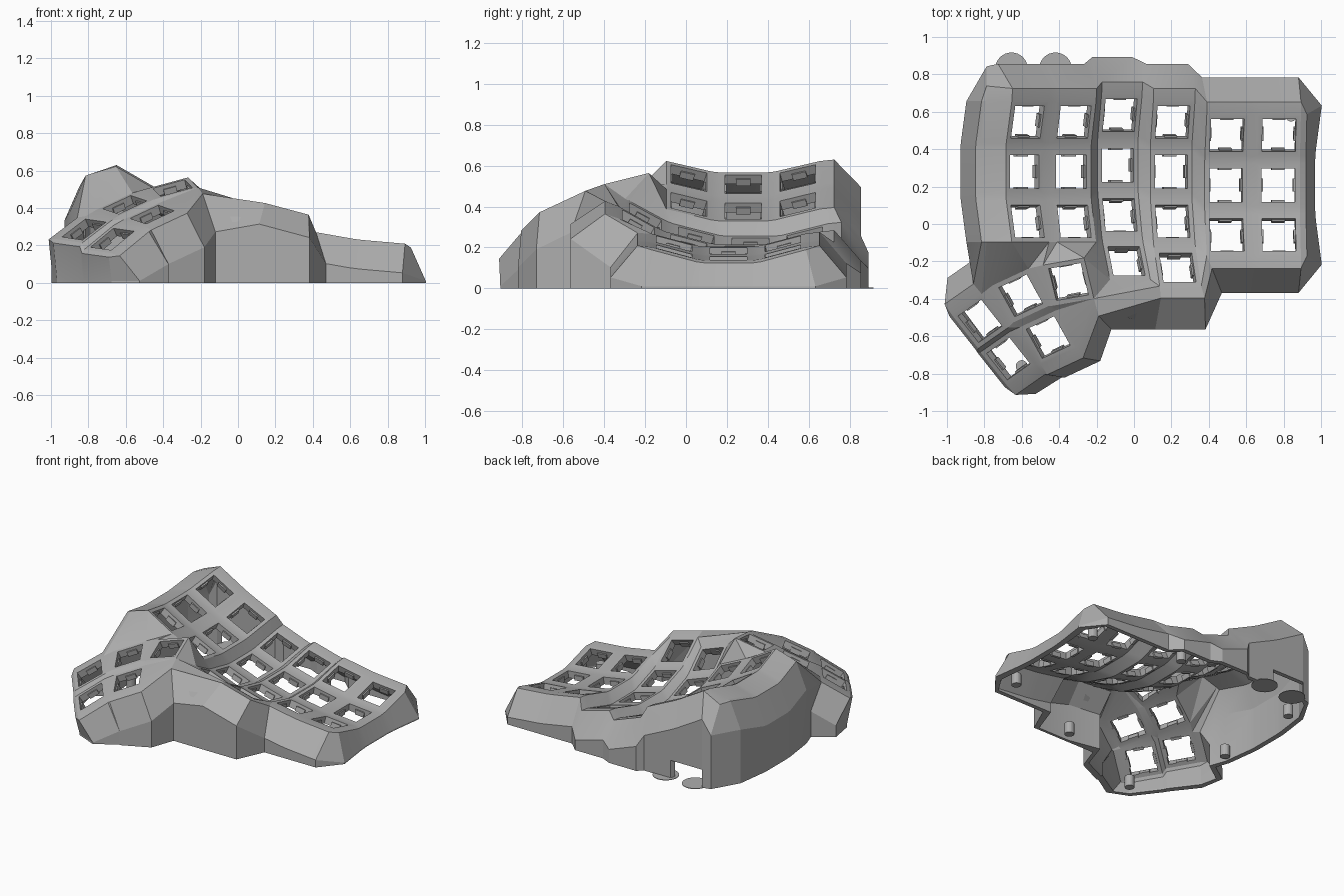
import bpy, bmesh
from math import radians
from mathutils import Matrix, Vector

cube = bpy.data.objects.get("Cube")
if cube:
    bpy.data.objects.remove(cube)

mat = bpy.data.materials.new("plain_grey")
mat.use_nodes = True
GREY = (0.42, 0.42, 0.42, 1)
mat.diffuse_color = GREY
mat.node_tree.nodes["Principled BSDF"].inputs["Base Color"].default_value = GREY

HALF, HOLE, THICK = 0.115, 0.09, 0.05
ROW_R, COL_R = 1.075, 3.3
CORNERS = {"tl": (-1, 1), "tr": (1, 1), "br": (1, -1), "bl": (-1, -1)}


def rot(deg, axis):
    return Matrix.Rotation(radians(deg), 4, axis)


def move(x, y, z):
    return Matrix.Translation((x, y, z))


# key frames: curved finger columns, then the thumb cluster
def finger_frame(c, r):
    off = (0, 0.035, -0.056) if c == 2 else (0, -0.072, 0.063) if c > 3 else (0, 0, 0)
    column = move(0, 0, COL_R) @ rot(5 * (3 - c), 'Y') @ move(0, 0, -COL_R)
    row = move(0, 0, ROW_R) @ rot(15 * (1 - r), 'X') @ move(0, 0, -ROW_R)
    return move(0.185, 0.28, 0.136) @ rot(15, 'Y') @ move(*off) @ column @ row


def thumb_frame(pos, rx, ry, rz):
    return move(*pos) @ rot(rz, 'Z') @ rot(ry, 'Y') @ rot(rx, 'X')


frames = {(c, r): finger_frame(c, r) for c in range(6) for r in range(4)
          if r < 3 or c in (2, 3)}
frames["TR"] = thumb_frame((-0.34, -0.295, 0.46), 14, -15, 10)
frames["TL"] = thumb_frame((-0.592, -0.367, 0.372), 10, -23, 25)
frames["MR"] = thumb_frame((-0.445, -0.59, 0.32), 10, -23, 25)
frames["BR"] = thumb_frame((-0.652, -0.70, 0.192), 6, -34, 35)
frames["BL"] = thumb_frame((-0.805, -0.50, 0.243), 6, -32, 35)


def post(key, corner):
    x, y = CORNERS[corner]
    return frames[key], x * HALF, y * HALF


def left_post(r, corner):
    m, x, y = post((0, r), corner)
    p = m @ Vector((x, y, THICK))
    return move(p.x - 0.135, p.y, p.z - 0.04 - THICK), 0, 0


def pair(p):
    m, x, y = p
    return m @ Vector((x, y, THICK)), m @ Vector((x, y, 0))


# shell built from slabs; faces shared by two slabs cancel out
verts, faces = {}, {}


def vid(v):
    return verts.setdefault(tuple(round(a, 4) + 0.0 for a in v), len(verts))


def add_face(points):
    ids = list(dict.fromkeys(vid(p) for p in points))
    if len(ids) > 2:
        key = frozenset(ids)
        if key in faces:
            del faces[key]
        else:
            faces[key] = ids


def slab(pairs):
    unique = []
    for p in pairs:
        if not any((p[0] - q[0]).length + (p[1] - q[1]).length < 1e-4 for q in unique):
            unique.append(p)
    if len(unique) < 3:
        return
    add_face([p[0] for p in unique])
    add_face([p[1] for p in reversed(unique)])
    for a, b in zip(unique, unique[1:] + unique[:1]):
        add_face([a[0], a[1], b[1], b[0]])


def web(*posts):
    slab([pair(p) for p in posts])


def strip(names):
    ps = [post(k, c) for k, c in names]
    for i in range(len(ps) - 2):
        web(*ps[i:i + 3])


# switch plates: square frames around each hole
ring = list(CORNERS.values())
for m in frames.values():
    for (ax, ay), (bx, by) in zip(ring, ring[1:] + ring[:1]):
        slab([pair((m, x * s, y * s)) for x, y, s in
              ((ax, ay, HALF), (bx, by, HALF), (bx, by, HOLE), (ax, ay, HOLE))])

# webs between finger keys
for c in range(6):
    for r in range(3):
        if c < 5:
            web(post((c, r), "tr"), post((c + 1, r), "tl"),
                post((c + 1, r), "bl"), post((c, r), "br"))
        if r < 2:
            web(post((c, r), "bl"), post((c, r), "br"),
                post((c, r + 1), "tr"), post((c, r + 1), "tl"))
            if c < 5:
                web(post((c, r), "br"), post((c + 1, r), "bl"),
                    post((c + 1, r + 1), "tl"), post((c, r + 1), "tr"))

# webs joining the thumb cluster and the short fourth row
strip([("TL", "tl"), ((0, 2), "bl"), ("TL", "tr"), ((0, 2), "br"), ("TR", "tl"),
       ((1, 2), "bl"), ("TR", "tr"), ((1, 2), "br"), ((2, 3), "tl")])
strip([("TR", "tr"), ((2, 3), "tl"), ((2, 3), "bl")])
strip([("TR", "tr"), ((2, 3), "bl"), ("TR", "br"), ((2, 3), "br"), ((3, 3), "bl"),
       ((2, 3), "tr"), ((3, 3), "tl"), ((3, 2), "bl"), ((3, 3), "tr"),
       ((3, 2), "br"), ((4, 2), "bl")])
strip([((1, 2), "br"), ((2, 3), "tl"), ((2, 2), "bl"), ((2, 3), "tr"),
       ((2, 2), "br"), ((3, 2), "bl")])
strip([((3, 3), "tr"), ((3, 3), "br"), ((4, 2), "bl")])
strip([("TL", "tr"), ("TL", "br"), ("TR", "tl"), ("TR", "bl")])
strip([("BR", "tr"), ("BR", "br"), ("MR", "tl"), ("MR", "bl")])
strip([("BR", "tl"), ("BL", "bl"), ("BR", "tr"), ("BL", "br"), ("MR", "tl"),
       ("TL", "bl"), ("MR", "tr"), ("TL", "br"), ("TR", "bl")])
strip([("TR", "bl"), ("MR", "tr"), ("TR", "br"), ("MR", "br")])
strip([("BL", "tr"), ("BL", "br"), ("TL", "tl"), ("TL", "bl")])

# left shoulder panel
side = [(r, c) for r in range(3) for c in ("tl", "bl")]
for (r0, c0), (r1, c1) in zip(side, side[1:]):
    web(left_post(r0, c0), post((0, r0), c0), post((0, r1), c1), left_post(r1, c1))
corner = left_post(2, "bl")
web(corner, post((0, 2), "bl"), post("TL", "tl"))
web(corner, post("TL", "tl"), post("BL", "tr"))


# outer wall: each station is a profile from plate edge to the ground
def station(p, dx, dy):
    m, x, y = p

    def at(fx, fy, z):
        return m @ Vector((x + dx * fx, y + dy * fy, z))

    top, bottom = pair(p)
    t1, b1 = at(0.03, 0.068, THICK - 0.01), at(0.025, 0.05, -0.01)
    t3, b3 = at(0.12, 0.155, THICK - 0.195), at(0.08, 0.115, -0.175)
    if t3.z < 0.01:
        t3 = t1.lerp(t3, (t1.z - 0.01) / (t1.z - t3.z))
    if b3.z < 0.01:
        b3 = b1.lerp(b3, (b1.z - 0.01) / (b1.z - b3.z))
    return [(top, bottom), (t1, b1), (t3, b3)]


path = [(left_post(0, "tl"), 0, 1.2)]
path += [(post((c, 0), k), 0, 1) for c in range(6) for k in ("tl", "tr")]
path += [(post((5, r), k), 1.1, 0) for r in range(3) for k in ("tr", "br")]
path += [(post((5, 2), k), 0, -1) for k in ("br", "bl")]
path += [(post((4, 2), "br"), 0, -1), (post((4, 2), "bl"), 0.9, -1),
         (post((3, 3), "br"), 0.4, -1), (post((3, 3), "bl"), 0, -1),
         (post("TR", "br"), 0, -1.5)]
path += [(post(t, k), 0, -1) for t in ("MR", "BR") for k in ("br", "bl")]
path += [(post(t, k), -0.8, 0) for t in ("BR", "BL") for k in ("bl", "tl")]
path += [(post("BL", "tl"), 0, 1), (post("BL", "tr"), -0.3, 1)]
path += [(left_post(r, k), -0.9, 0) for r, k in reversed(side)]

stations = [station(*s) for s in path]
for i, a in enumerate(stations):
    b = stations[(i + 1) % len(stations)]
    # the connector opening sits low in the back wall
    floor = 0.13 if i in (1, 2) else 0
    pa, pb = ([*s, tuple(Vector((v.x, v.y, floor)) for v in s[2])] for s in (a, b))
    for k in range(3):
        slab([pa[k], pa[k + 1], pb[k + 1], pb[k]])


def finish(name, bm):
    bmesh.ops.recalc_face_normals(bm, faces=bm.faces)
    me = bpy.data.meshes.new(name)
    bm.to_mesh(me)
    bm.free()
    me.materials.append(mat)
    ob = bpy.data.objects.new(name, me)
    bpy.context.collection.objects.link(ob)
    return ob


bm = bmesh.new()
vs = [bm.verts.new(v) for v in verts]
for ids in faces.values():
    bm.faces.new([vs[i] for i in ids])
for v in vs:
    if not v.link_faces:
        bm.verts.remove(v)
shell = finish("case_shell", bm)
bpy.context.view_layer.objects.active = shell
shell.select_set(True)
bpy.ops.object.shade_smooth_by_angle(angle=radians(15))

# switch clips inside the holes
bm = bmesh.new()
for m in frames.values():
    for s in (-1, 1):
        for turn in (0, 90):
            bmesh.ops.create_cube(bm, size=1, matrix=m @ rot(turn, 'Z') @ move(
                s * HOLE, 0, 0.012) @ Matrix.Diagonal((0.018, 0.07, 0.035, 1)))
finish("switch_clips", bm)

# screw posts along the inside of the wall
bm = bmesh.new()
for x, y in ((-0.8, 0.62), (0.2, 0.72), (0.84, 0.58), (0.83, -0.21),
             (0.15, -0.48), (-0.6, -0.76), (-0.82, -0.05)):
    bmesh.ops.create_cone(bm, cap_ends=True, segments=20, radius1=0.032,
                          radius2=0.032, depth=0.08, matrix=move(x, y, 0.04))
finish("screw_posts", bm)

# thin round feet at the connector opening
bm = bmesh.new()
for x in (-0.655, -0.42):
    bmesh.ops.create_cone(bm, cap_ends=True, segments=32, radius1=0.087,
                          radius2=0.087, depth=0.004, matrix=move(x, 0.83, 0.002))
finish("connector_discs", bm)
